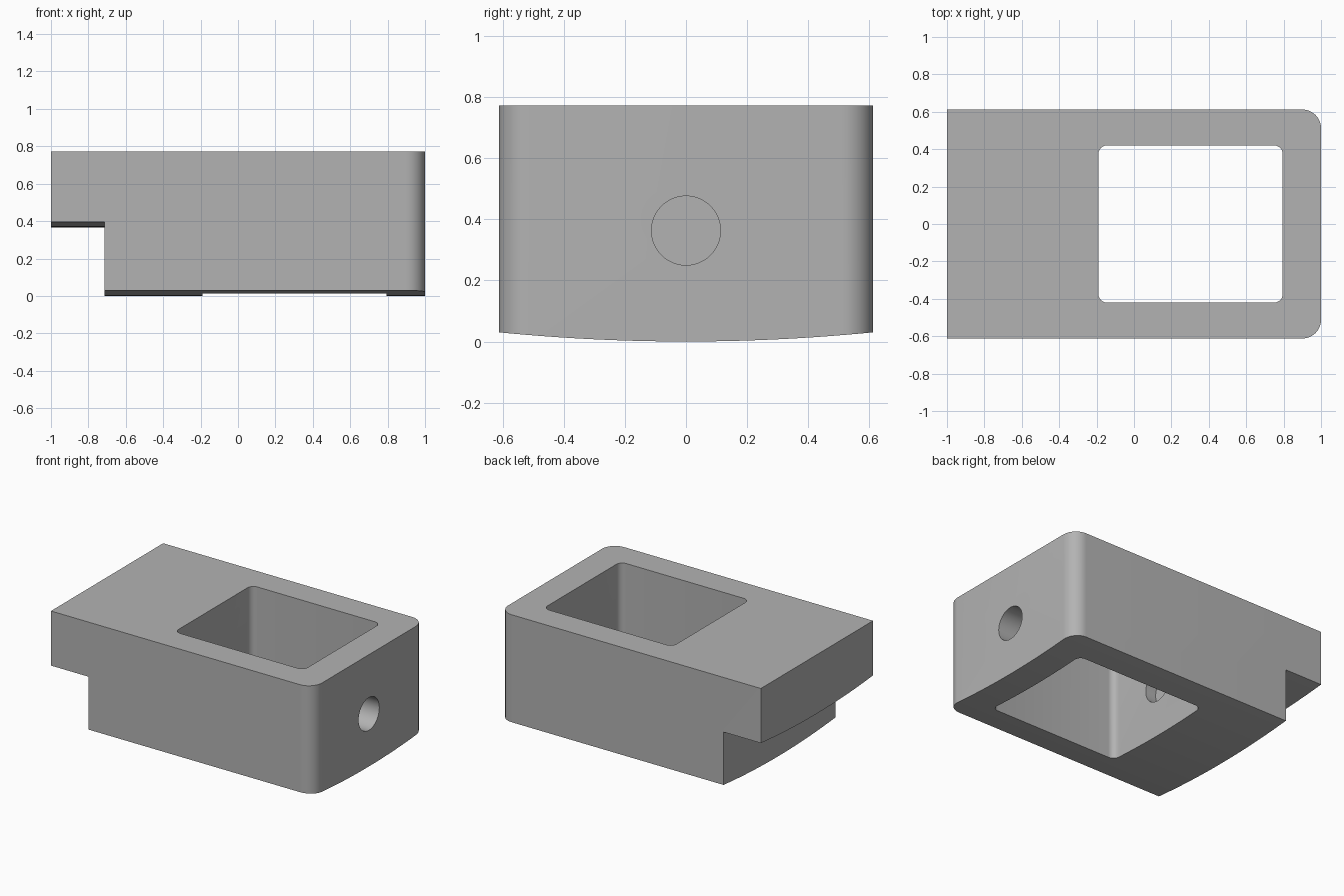
import bpy
import bmesh
from math import sin, cos, pi, radians, sqrt
from mathutils import Vector

if "Cube" in bpy.data.objects:
    bpy.data.objects.remove(bpy.data.objects["Cube"], do_unlink=True)

HALF_W, TOP = 0.612, 0.772
STEP_X, STEP_Z = -0.715, 0.365
BORE_Z, BORE_R = 0.363, 0.113

grey = bpy.data.materials.new("plain grey")
grey.use_nodes = True
colour = (0.45, 0.45, 0.45, 1)
grey.diffuse_color = colour
grey.node_tree.nodes["Principled BSDF"].inputs["Base Color"].default_value = colour


def prism(name, outline, travel):
    """Closed outline of 3D points swept along a vector."""
    bm = bmesh.new()
    face = bm.faces.new([bm.verts.new(p) for p in outline])
    swept = bmesh.ops.extrude_face_region(bm, geom=[face])
    moved = [g for g in swept["geom"] if isinstance(g, bmesh.types.BMVert)]
    bmesh.ops.translate(bm, verts=moved, vec=Vector(travel))
    bmesh.ops.recalc_face_normals(bm, faces=bm.faces)
    mesh = bpy.data.meshes.new(name)
    bm.to_mesh(mesh)
    bm.free()
    mesh.materials.append(grey)
    obj = bpy.data.objects.new(name, mesh)
    bpy.context.collection.objects.link(obj)
    return obj


def rounded_plan(x0, x1, half, z, r_left, r_right, steps=10):
    """Rectangle in plan, with a corner radius for each end."""
    pts = []
    corners = ((x1, 1, r_right, 0), (x0, 1, r_left, 1),
               (x0, -1, r_left, 2), (x1, -1, r_right, 3))
    for x, side, r, quarter in corners:
        if r == 0:
            pts.append((x, side * half, z))
            continue
        cx = x - r if x == x1 else x + r
        cy = side * (half - r)
        for i in range(steps + 1):
            a = (quarter + i / steps) * pi / 2
            pts.append((cx + r * cos(a), cy + r * sin(a), z))
    return pts


def bowed_edge(x, half, z_low, steps=24):
    """Shallow arc across the width, lowest in the middle."""
    radius = 6.25
    ys = [half * (2 * i / steps - 1) for i in range(steps + 1)]
    return [(x, y, z_low + radius - sqrt(radius ** 2 - y * y)) for y in ys]


def cut(target, cutter, operation="DIFFERENCE"):
    mod = target.modifiers.new(cutter.name, "BOOLEAN")
    mod.operation = operation
    mod.solver = "EXACT"
    mod.object = cutter
    bpy.context.view_layer.objects.active = target
    bpy.ops.object.modifier_apply(modifier=mod.name)
    bpy.data.objects.remove(cutter, do_unlink=True)


# Block with two rounded upright corners
body = prism("block_body", rounded_plan(-1, 1, HALF_W, -0.2, 0, 0.1), (0, 0, TOP + 0.2))

# Bowed underside
wide = HALF_W + 0.1
below = bowed_edge(-1.2, wide, 0) + [(-1.2, wide, -0.5), (-1.2, -wide, -0.5)]
cut(body, prism("underside_cutter", below, (2.4, 0, 0)))

# Overhanging ledge, bowed the same way
ledge = bowed_edge(-1.2, wide, STEP_Z) + [(-1.2, wide, -0.5), (-1.2, -wide, -0.5)]
cut(body, prism("ledge_cutter", ledge, (STEP_X + 1.2, 0, 0)))

# Window through the block
window = rounded_plan(-0.19, 0.795, 0.42, -0.5, 0.045, 0.045, 6)
cut(body, prism("window_cutter", window, (0, 0, 2)))

# Bore through the end wall, ending blind in the far wall
ring = [(-0.27, BORE_R * cos(2 * pi * i / 48), BORE_Z + BORE_R * sin(2 * pi * i / 48))
        for i in range(48)]
cut(body, prism("bore_cutter", ring, (1.5, 0, 0)))

bpy.ops.object.select_all(action="DESELECT")
body.select_set(True)
bpy.context.view_layer.objects.active = body
bpy.ops.object.shade_smooth_by_angle(angle=radians(30))
